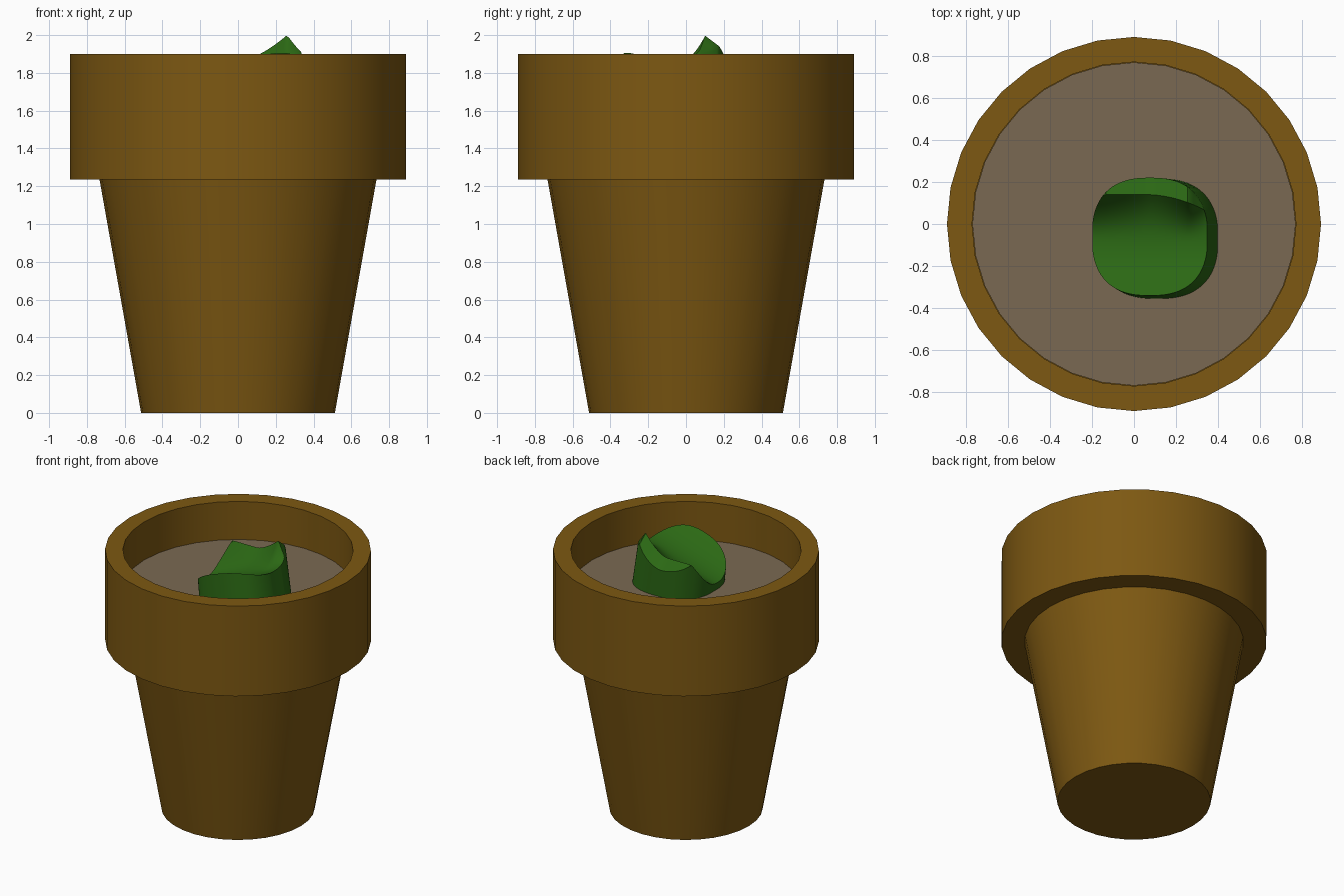
import bpy, bmesh, math

if "Cube" in bpy.data.objects:
    bpy.data.objects.remove(bpy.data.objects["Cube"], do_unlink=True)

SIDES = 32
RIM_Z, SOIL_Z = 1.9, 1.62


def material(name, color):
    m = bpy.data.materials.new(name)
    m.use_nodes = True
    m.diffuse_color = (*color, 1)
    m.node_tree.nodes["Principled BSDF"].inputs["Base Color"].default_value = (*color, 1)
    return m


def finish(bm, name, mat, angle):
    bmesh.ops.recalc_face_normals(bm, faces=bm.faces)
    mesh = bpy.data.meshes.new(name)
    bm.to_mesh(mesh)
    bm.free()
    mesh.materials.append(mat)
    obj = bpy.data.objects.new(name, mesh)
    bpy.context.collection.objects.link(obj)
    bpy.ops.object.select_all(action="DESELECT")
    obj.select_set(True)
    bpy.context.view_layer.objects.active = obj
    bpy.ops.object.shade_smooth_by_angle(angle=math.radians(angle))
    return obj


def lathe(name, profile, mat):
    """Revolve (radius, height) points and close both ends with flat caps."""
    bm = bmesh.new()
    rings = []
    for r, z in profile:
        rings.append([bm.verts.new((r * math.cos(math.tau * i / SIDES),
                                    r * math.sin(math.tau * i / SIDES), z))
                      for i in range(SIDES)])
    for a, b in zip(rings, rings[1:]):
        for i in range(SIDES):
            j = (i + 1) % SIDES
            bm.faces.new((a[i], a[j], b[j], b[i]))
    bm.faces.new(rings[0])
    bm.faces.new(rings[-1])
    return finish(bm, name, mat, 30)


clay = material("clay brown", (0.205, 0.098, 0.006))
earth = material("soil grey brown", (0.195, 0.141, 0.084))
leaf = material("stem green", (0.024, 0.138, 0.007))

# Tapered pot with a thick collar and a hollow top
lathe("pot", [(0.513, 0), (0.733, 1.235), (0.889, 1.235), (0.889, RIM_Z),
              (0.77, RIM_Z), (0.77, SOIL_Z - 0.03)], clay)

# Soil filling the collar
lathe("soil", [(0.768, SOIL_Z - 0.02), (0.768, SOIL_Z)], earth)

# Broken stem: scooped top, raised ridge and pointed tip
CX, CY, RX, RY = 0.075, -0.06, 0.275, 0.28
LOW_Y = -0.08


def half_width(x):
    u = min(abs(x - CX) / RX, 1)
    return RY * (1 - u ** 2.5) ** 0.4


def ridge_y(x):
    return 0.14 - 0.9 * max(0, x - 0.05) ** 2


def ridge_z(x):
    reach = 0.2 if x < 0.26 else 0.12
    return 1.88 + 0.12 * max(0, 1 - abs(x - 0.26) / reach) ** 1.4


def top_z(x, y):
    floor = 1.68 + 0.34 * (x + 0.2)
    if y < LOW_Y:
        return floor + 1.5 * (y - LOW_Y) ** 2
    if y > ridge_y(x):
        return ridge_z(x) - 0.75 * (y - ridge_y(x))
    t = (y - LOW_Y) / (ridge_y(x) - LOW_Y)
    return floor + (ridge_z(x) - floor) * t ** 2.2


COLS, SCOOP, LEDGE = 40, 18, 3
bm = bmesh.new()
grid = []
for i in range(COLS + 1):
    ang = math.radians(8 + 164 * i / COLS)
    x = CX - RX * math.cos(ang)
    front, back = CY - half_width(x), CY + half_width(x)
    crest = min(ridge_y(x), back - 0.006)
    ys = [front + (crest - front) * k / SCOOP for k in range(SCOOP + 1)]
    ys += [crest + (back - crest) * k / LEDGE for k in range(1, LEDGE + 1)]
    grid.append([bm.verts.new((x, y, top_z(x, y))) for y in ys])
for a, b in zip(grid, grid[1:]):
    for k in range(len(a) - 1):
        bm.faces.new((a[k], b[k], b[k + 1], a[k + 1]))

# Stem wall, flaring down and sideways into the soil
edges = [e for e in bm.edges if e.is_boundary]
skirt = bmesh.ops.extrude_edge_only(bm, edges=edges)["geom"]
for v in (g for g in skirt if isinstance(g, bmesh.types.BMVert)):
    v.co.x = 0.11 + (v.co.x - CX) * 1.06
    v.co.y = -0.07 + (v.co.y - CY) * 1.02
    v.co.z = SOIL_Z - 0.01
finish(bm, "broken_stem", leaf, 35)
